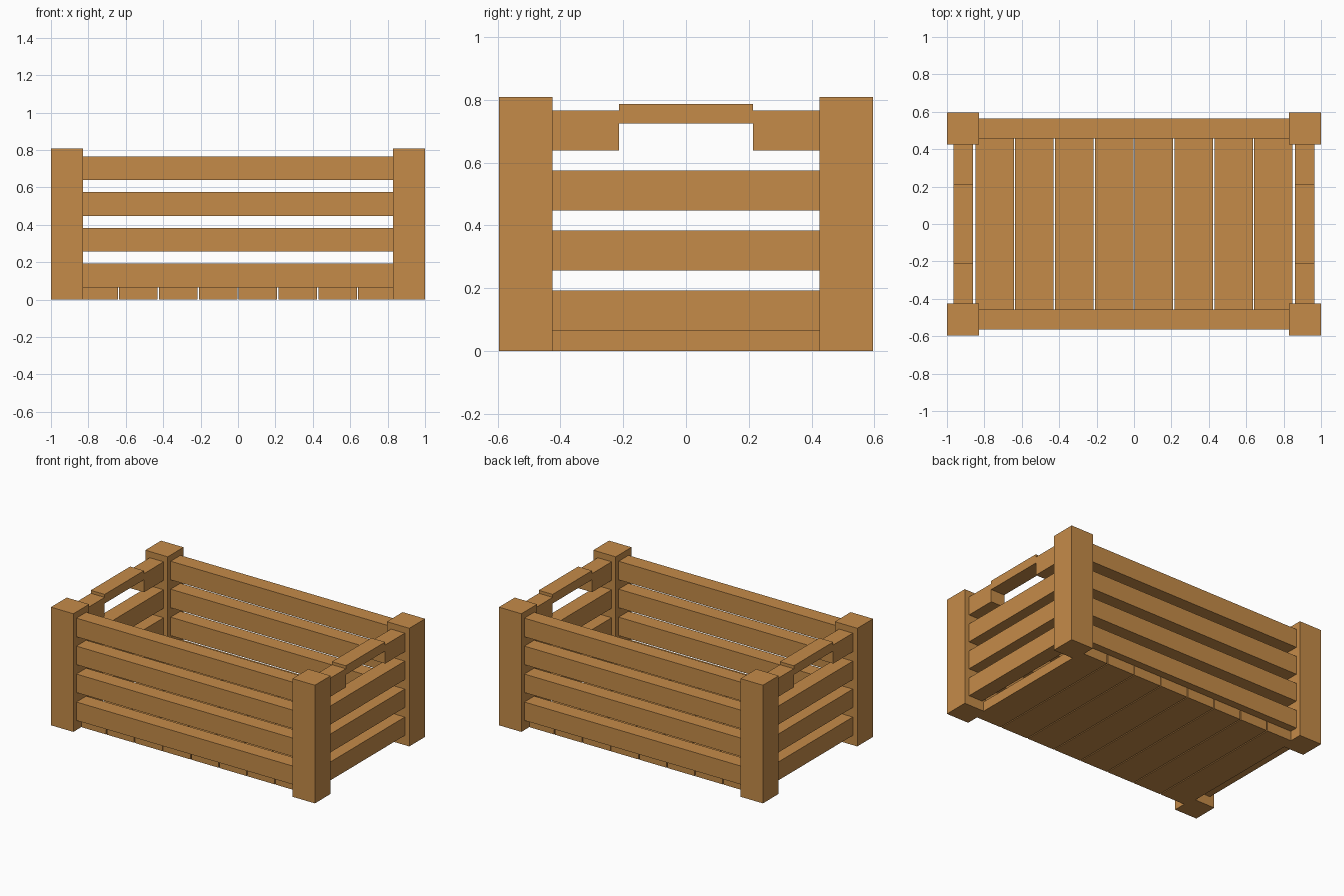
import bpy

if "Cube" in bpy.data.objects:
    bpy.data.objects.remove(bpy.data.objects["Cube"])

wood = bpy.data.materials.new("warm wood")
wood.diffuse_color = (0.56, 0.26, 0.066, 1.0)
wood.use_nodes = True
wood.node_tree.nodes["Principled BSDF"].inputs["Base Color"].default_value = wood.diffuse_color


def box(name, x, y, z):
    """Axis-aligned box from (min, max) ranges."""
    bpy.ops.mesh.primitive_cube_add(size=1)
    ob = bpy.context.object
    ob.name = name
    ob.location = [(r[0] + r[1]) / 2 for r in (x, y, z)]
    ob.scale = [abs(r[1] - r[0]) for r in (x, y, z)]
    bpy.ops.object.transform_apply(location=True, rotation=False, scale=True)
    ob.data.materials.append(wood)
    return ob


# Slat heights, bottom to top
levels = [(0.066 + 0.191 * i, 0.192 + 0.1915 * i) for i in range(4)]

# Corner posts
for sx in (-1, 1):
    for sy in (-1, 1):
        box("corner_post", (sx * 0.83, sx), (sy * 0.425, sy * 0.596), (0, 0.809))

# Long slats on front and back
for sy, side in ((-1, "front"), (1, "back")):
    for z in levels:
        box(side + "_slat", (-0.83, 0.83), (sy * 0.457, sy * 0.563), z)

# Short ends: three full slats, split top slat, raised handle
for sx, side in ((-1, "left"), (1, "right")):
    x = (sx * 0.861, sx * 0.966)
    for z in levels[:3]:
        box(side + "_slat", x, (-0.425, 0.425), z)
    for sy in (-1, 1):
        box(side + "_handle_block", x, (sy * 0.213, sy * 0.425), levels[3])
    box(side + "_handle", x, (-0.213, 0.213), (0.725, 0.787))

# Floor boards, ending under the middle of the long slats
pitch = 0.2130
for i in range(8):
    cx = (i - 3.5) * pitch
    box("floor_board", (cx - 0.103, cx + 0.103), (-0.51, 0.51), (0, 0.066))
